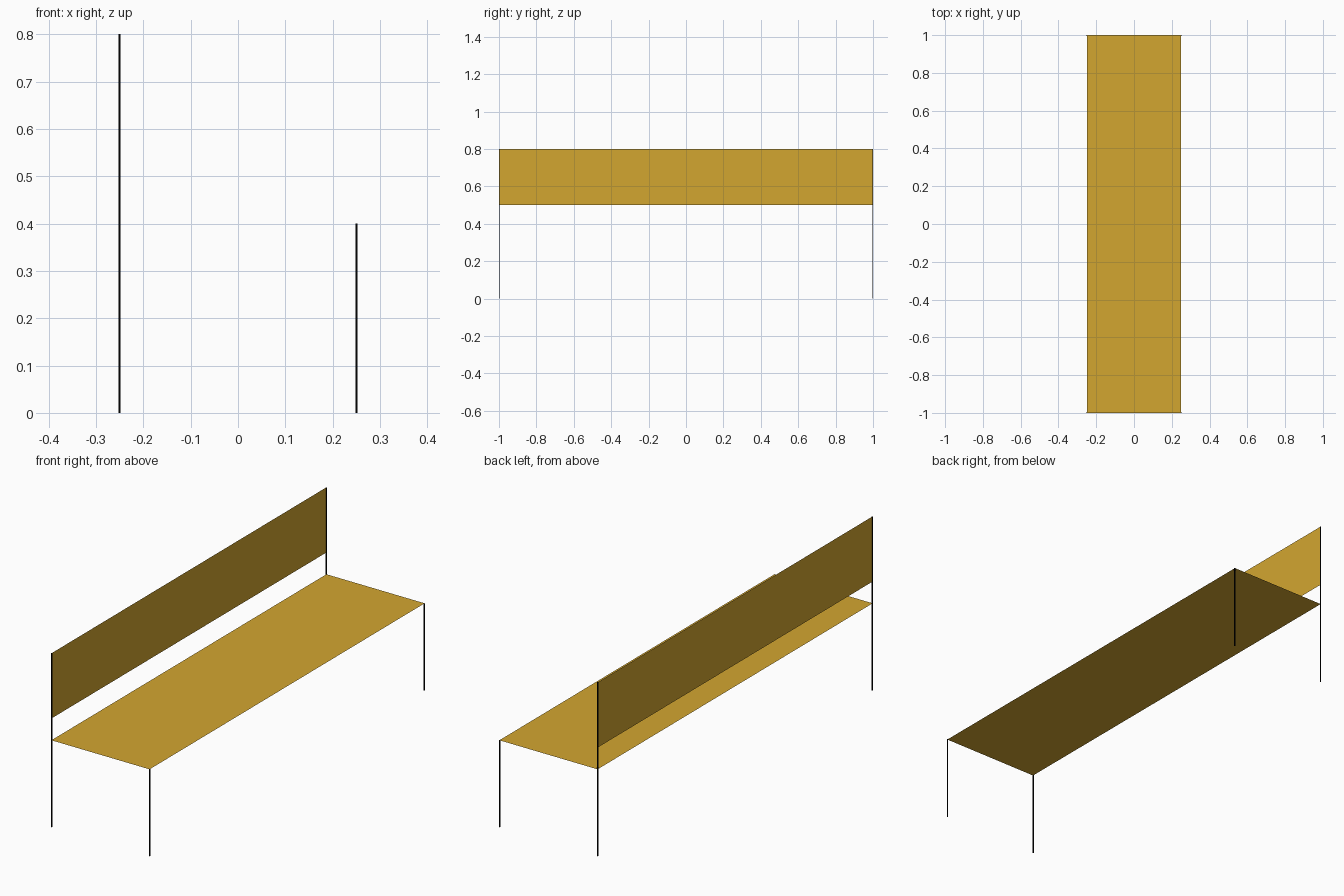
import bpy
import bmesh
from mathutils import Vector

if "Cube" in bpy.data.objects:
    bpy.data.objects.remove(bpy.data.objects["Cube"])

HALF_W, HALF_L = 0.25, 1.0
SEAT_Z, BACK_LOW, TOP_Z = 0.4, 0.5, 0.8
LEG = 0.004


def material(name, color):
    mat = bpy.data.materials.new(name)
    mat.diffuse_color = color
    mat.use_nodes = True
    mat.node_tree.nodes["Principled BSDF"].inputs["Base Color"].default_value = mat.diffuse_color
    return mat


gold = material("gold_panel", (0.65, 0.38, 0.03, 1))
black = material("black_metal", (0.0, 0.0, 0.0, 1))


def finish(bm, name, mat):
    mesh = bpy.data.meshes.new(name)
    bm.to_mesh(mesh)
    bm.free()
    mesh.materials.append(mat)
    obj = bpy.data.objects.new(name, mesh)
    bpy.context.collection.objects.link(obj)
    return obj


def sheet(name, start, across):
    """Paper-thin rectangle: the edge start..start+across swept along the length."""
    bm = bmesh.new()
    a, b = Vector(start), Vector(start) + Vector(across)
    along = Vector((0, 2 * HALF_L, 0))
    bm.faces.new([bm.verts.new(p) for p in (a, b, b + along, a + along)])
    return finish(bm, name, gold)


def leg(name, x, y, height):
    bm = bmesh.new()
    bmesh.ops.create_cube(bm, size=1)
    bmesh.ops.scale(bm, vec=(LEG, LEG, height), verts=bm.verts)
    obj = finish(bm, name, black)
    obj.location = (x, y, height / 2)


# Seat and backrest panels
sheet("seat", (-HALF_W, -HALF_L, SEAT_Z), (2 * HALF_W, 0, 0))
sheet("backrest", (-HALF_W, -HALF_L, TOP_Z), (0, 0, BACK_LOW - TOP_Z)).data.flip_normals()

# Tall rear posts carry the backrest, short legs carry the seat edge
for side, end in ((-1, "near"), (1, "far")):
    y = side * (HALF_L - LEG / 2)
    leg("back_post_" + end, -HALF_W, y, TOP_Z)
    leg("seat_leg_" + end, HALF_W, y, SEAT_Z)
